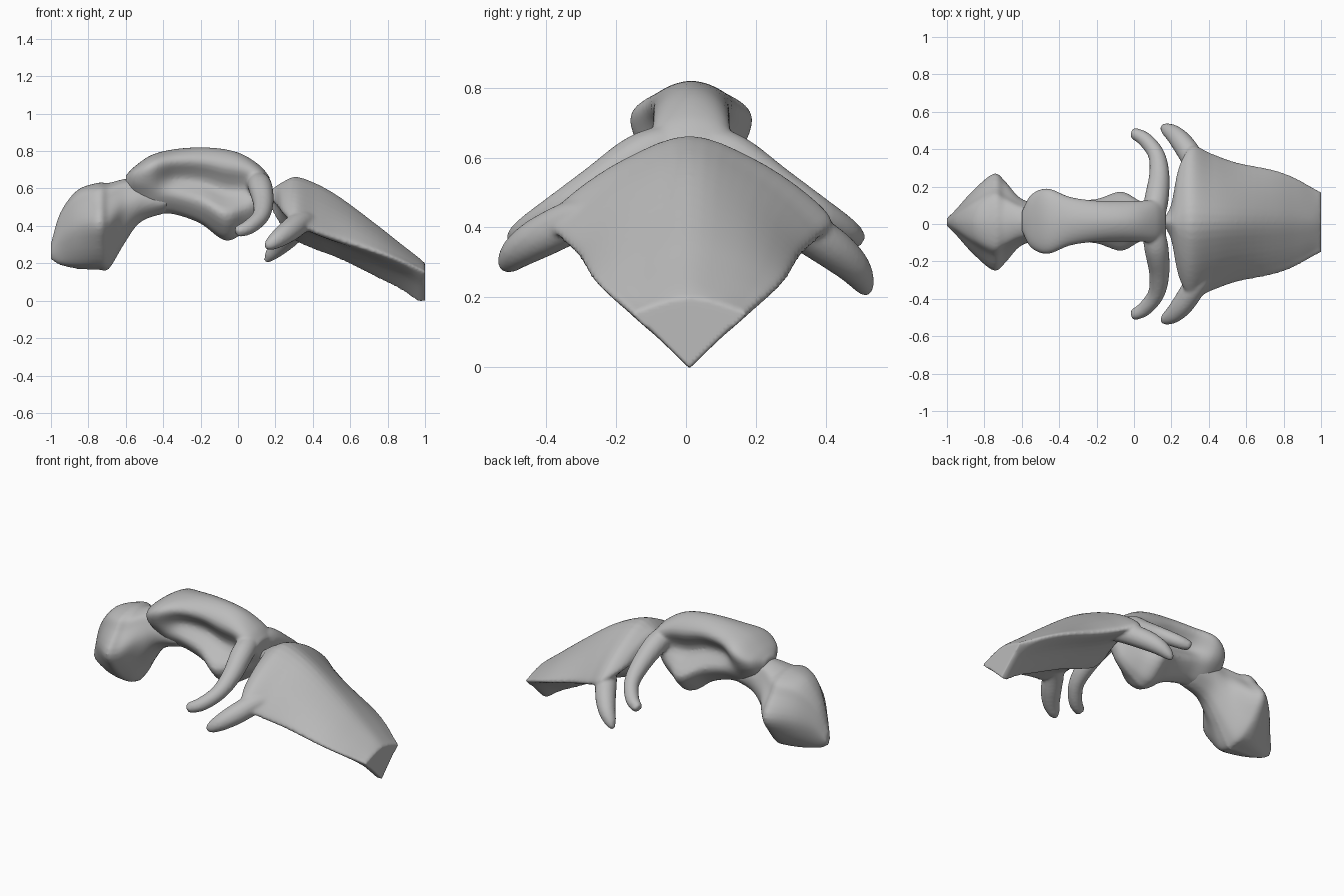
import bpy
import bmesh
from math import cos, sin, tau
from mathutils import Vector

cube = bpy.data.objects.get("Cube")
if cube:
    bpy.data.objects.remove(cube, do_unlink=True)

bone = bpy.data.materials.new("bone_grey")
bone.use_nodes = True
grey = (0.5, 0.5, 0.5, 1)
bone.diffuse_color = grey
bone.node_tree.nodes["Principled BSDF"].inputs["Base Color"].default_value = grey


def spline(points, steps):
    """Smooth curve through tuples of any length."""
    pts = [Vector(p) for p in points]
    pts = [pts[0] * 2 - pts[1]] + pts + [pts[-1] * 2 - pts[-2]]
    out = []
    for a, b, c, d in zip(pts, pts[1:], pts[2:], pts[3:]):
        for i in range(steps):
            t = i / steps
            out.append(b + (c - a) * t / 2 + (a * 2 - b * 5 + c * 4 - d) * t * t / 2
                       + (b * 3 - a - c * 3 + d) * t ** 3 / 2)
    return out + [pts[-2]]


def loft(bm, rings):
    """Closed skin over a row of equal rings."""
    rows = [[bm.verts.new(p) for p in ring] for ring in rings]
    n = len(rows[0])
    for a, b in zip(rows, rows[1:]):
        for i in range(n):
            j = (i + 1) % n
            bm.faces.new((a[i], a[j], b[j], b[i]))
    bm.faces.new(rows[0])
    bm.faces.new(rows[-1])


def mirrored_ring(x, half, shift):
    """Full cross-section from a half profile of (y, z), rounded at the top."""
    steps = 4
    over = (-half[1][0], half[1][1])
    pts = spline([over] + half, steps)[steps:]
    right = [Vector((x, p[0] + shift, p[1])) for p in pts]
    left = [Vector((x, shift - p[0], p[1])) for p in pts[-2:0:-1]]
    return right + left


def body(bm, stations, shift):
    """Bone shaft; stations hold x, top, bottom, crown, waist, lower width."""
    rings = []
    for x, top, bot, crown, waist, low in spline(stations, 5):
        h = top - bot
        half = [(0, top), (crown * 0.7, top - h * 0.06), (crown, top - h * 0.2),
                (waist, top - h * 0.45), (low, top - h * 0.7),
                (low * 0.5, bot + h * 0.07), (0, bot)]
        rings.append(mirrored_ring(x, half, shift))
    loft(bm, rings)


def horn(bm, path, side, drop=0):
    """Tapered curved prong; the path holds x, y, z, radius."""
    pts = spline(path, 6)
    rings = []
    for i, p in enumerate(pts):
        before, after = pts[max(i - 1, 0)], pts[min(i + 1, len(pts) - 1)]
        along = (after - before).xyz.normalized()
        u = along.cross(Vector((0, 0, 1))).normalized()
        v = along.cross(u)
        ring = []
        for k in range(16):
            q = p.xyz + (u * cos(tau * k / 16) + v * sin(tau * k / 16)) * p.w
            ring.append(Vector((q.x, q.y * side, q.z - drop * i / len(pts))))
        rings.append(ring)
    loft(bm, rings)


def finish(name, bm, smoothing):
    bmesh.ops.recalc_face_normals(bm, faces=bm.faces)
    mesh = bpy.data.meshes.new(name)
    bm.to_mesh(mesh)
    bm.free()
    mesh.materials.append(bone)
    obj = bpy.data.objects.new(name, mesh)
    bpy.context.collection.objects.link(obj)
    fuse = obj.modifiers.new("fuse", 'REMESH')
    fuse.mode = 'VOXEL'
    fuse.voxel_size = 0.01
    fuse.use_smooth_shade = True
    soft = obj.modifiers.new("soften", 'SMOOTH')
    soft.iterations = smoothing


# Rear knob: wedge-shaped end on a narrow neck
bm = bmesh.new()
body(bm, [(-1, 0.31, 0.22, 0.01, 0.02, 0.02),
          (-0.95, 0.47, 0.19, 0.05, 0.07, 0.06),
          (-0.86, 0.59, 0.17, 0.12, 0.17, 0.14),
          (-0.75, 0.63, 0.165, 0.18, 0.26, 0.2),
          (-0.69, 0.63, 0.17, 0.15, 0.22, 0.16),
          (-0.61, 0.65, 0.3, 0.1, 0.13, 0.11),
          (-0.52, 0.65, 0.42, 0.08, 0.1, 0.09),
          (-0.38, 0.63, 0.47, 0.06, 0.08, 0.08)], 0.01)
finish("rear_knob", bm, 4)

# Middle shaft: rounded crown over hollowed flanks, with a swept prong each side
bm = bmesh.new()
body(bm, [(-0.6, 0.67, 0.58, 0.05, 0.05, 0.04),
          (-0.55, 0.72, 0.52, 0.14, 0.13, 0.09),
          (-0.46, 0.78, 0.47, 0.175, 0.15, 0.11),
          (-0.34, 0.81, 0.46, 0.13, 0.08, 0.11),
          (-0.2, 0.82, 0.41, 0.11, 0.055, 0.12),
          (-0.07, 0.81, 0.32, 0.11, 0.055, 0.16),
          (0.03, 0.78, 0.36, 0.11, 0.065, 0.11),
          (0.12, 0.72, 0.43, 0.11, 0.1, 0.07),
          (0.17, 0.66, 0.52, 0.07, 0.06, 0.04)], 0.015)
swept = [(0.1, 0.02, 0.64, 0.06), (0.12, 0.13, 0.605, 0.065),
         (0.135, 0.26, 0.52, 0.055), (0.12, 0.37, 0.45, 0.045),
         (0.06, 0.45, 0.395, 0.04), (0, 0.485, 0.37, 0.03),
         (-0.012, 0.49, 0.365, 0.012)]
for side in (-1, 1):
    horn(bm, swept, side)
finish("middle_shaft", bm, 4)

# Front shield: arched plate, hollowed beside a keel, with a prong at each corner
bm = bmesh.new()
rings = []
for x, top, wide, edge, keel in spline([(0.165, 0.585, 0.03, 0.55, 0.51),
                                        (0.2, 0.61, 0.1, 0.52, 0.45),
                                        (0.24, 0.635, 0.29, 0.47, 0.39),
                                        (0.31, 0.662, 0.4, 0.41, 0.32),
                                        (0.42, 0.625, 0.36, 0.36, 0.27),
                                        (0.55, 0.55, 0.315, 0.315, 0.22),
                                        (0.75, 0.4, 0.275, 0.25, 0.12),
                                        (0.87, 0.305, 0.23, 0.205, 0.06),
                                        (0.96, 0.235, 0.18, 0.165, 0),
                                        (1, 0.2, 0.16, 0.15, 0)], 5):
    h = top - edge
    hollow = keel + (edge - keel) * (0.5 + 0.6 * (1 - x))
    half = [(0, top), (wide * 0.45, top - h * 0.25), (wide * 0.85, edge + h * 0.33),
            (wide, edge), (wide * 0.5, hollow), (0, keel)]
    rings.append(mirrored_ring(x, half, 0.01))
loft(bm, rings)
corner = [(0.43, 0.2, 0.43, 0.04), (0.34, 0.31, 0.42, 0.06),
          (0.275, 0.41, 0.375, 0.06), (0.22, 0.475, 0.335, 0.05),
          (0.17, 0.508, 0.3, 0.033), (0.145, 0.515, 0.285, 0.012)]
horn(bm, corner, -1)
horn(bm, corner, 1, 0.075)
finish("front_shield", bm, 3)
